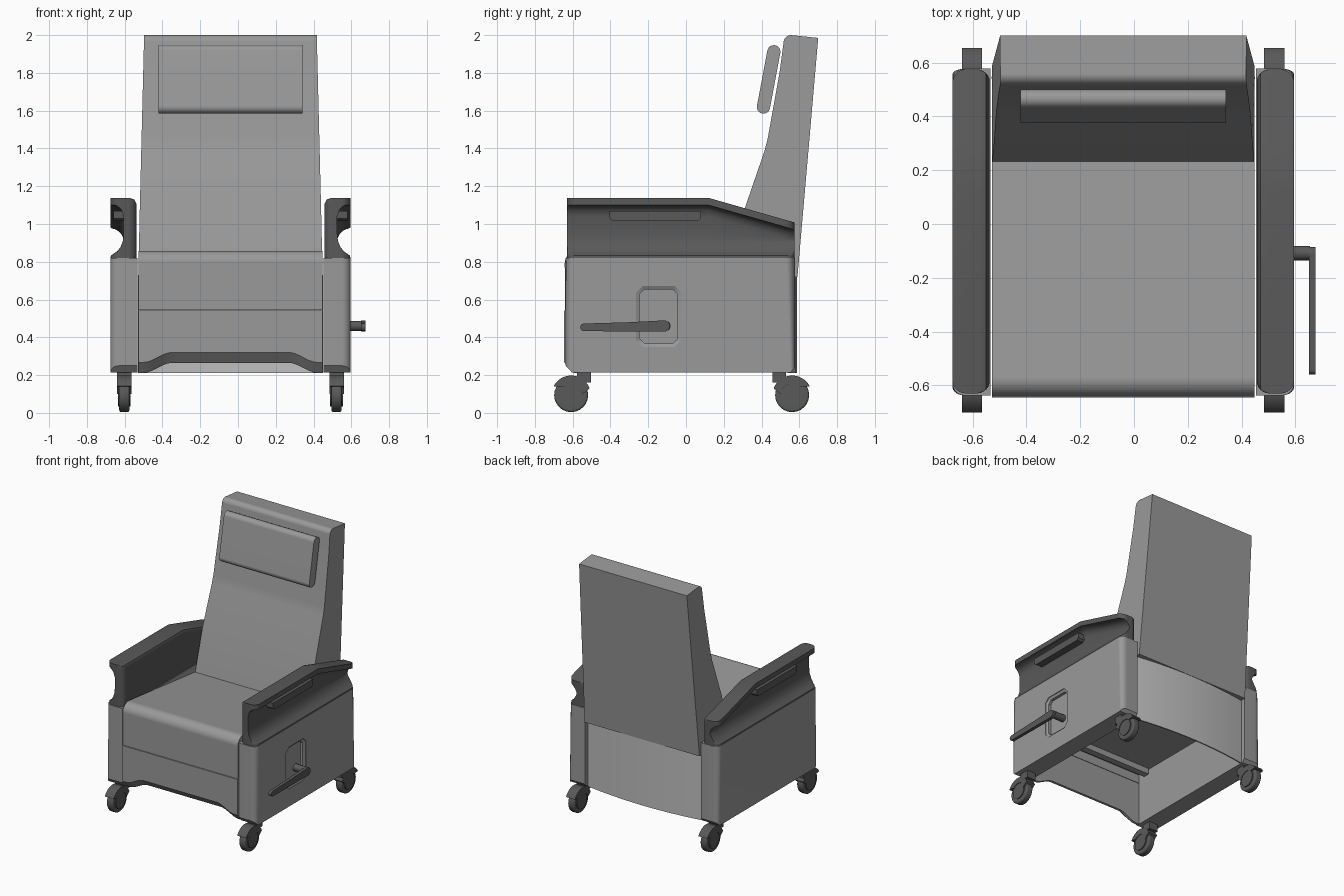
import bpy, bmesh, math
from math import sin, cos, pi, radians

if "Cube" in bpy.data.objects:
    bpy.data.objects.remove(bpy.data.objects["Cube"], do_unlink=True)

CX = -0.04  # centre line of the chair body


def material(name, value):
    m = bpy.data.materials.new(name)
    m.use_nodes = True
    col = (value, value, value, 1)
    m.diffuse_color = col
    m.node_tree.nodes["Principled BSDF"].inputs["Base Color"].default_value = col
    return m


GREY = material("grey_upholstery", 0.32)
DARK = material("dark_plastic", 0.10)
LIGHT = material("light_grey_panel", 0.52)


def smooth(ob, angle):
    bpy.ops.object.select_all(action='DESELECT')
    ob.select_set(True)
    bpy.context.view_layer.objects.active = ob
    bpy.ops.object.shade_smooth_by_angle(angle=radians(angle))


def loft(name, sections, mat, bevel_edges=None, width=0.05, angle=35):
    """Skin a row of equal-length loops and cap both ends."""
    bm = bmesh.new()
    rings = [[bm.verts.new(p) for p in s] for s in sections]
    n = len(rings[0])
    for a, b in zip(rings, rings[1:]):
        for i in range(n):
            j = (i + 1) % n
            bm.faces.new((a[i], a[j], b[j], b[i]))
    bm.faces.new(rings[0])
    bm.faces.new(rings[-1])
    if bevel_edges:
        edges = [e for e in bm.edges if bevel_edges(e)]
        bmesh.ops.bevel(bm, geom=edges, offset=width, segments=5, profile=0.5, affect='EDGES')
    bmesh.ops.recalc_face_normals(bm, faces=bm.faces)
    me = bpy.data.meshes.new(name)
    bm.to_mesh(me)
    bm.free()
    me.materials.append(mat)
    ob = bpy.data.objects.new(name, me)
    bpy.context.collection.objects.link(ob)
    smooth(ob, angle)
    ob.modifiers.new("flat_faces", 'WEIGHTED_NORMAL').keep_sharp = True
    return ob


def prism(name, profile, x0, x1, mat, **kw):
    """Extrude a (y, z) outline along x."""
    return loft(name, [[(x, y, z) for y, z in profile] for x in (x0, x1)], mat, **kw)


def box(name, x0, x1, y0, y1, z0, z1, mat):
    return prism(name, [(y0, z0), (y1, z0), (y1, z1), (y0, z1)], x0, x1, mat)


def arc(cy, cz, r, a0, a1, n=8):
    return [(cy + r * cos(radians(a0 + (a1 - a0) * i / n)),
             cz + r * sin(radians(a0 + (a1 - a0) * i / n))) for i in range(n + 1)]


def chamfered(y0, y1, z0, z1, c):
    return [(y0 + c, z0), (y1 - c, z0), (y1, z0 + c), (y1, z1 - c),
            (y1 - c, z1), (y0 + c, z1), (y0, z1 - c), (y0, z0 + c)]


# Seat cushion, rounded at the front and sloping down to the back
seat = [(-0.641, 0.544), (-0.575, 0.544), (-0.575, 0.61), (0.5, 0.61), (0.5, 0.74)]
seat += arc(-0.577, 0.793, 0.065, 84, 180)
prism("seat_cushion", seat, CX - 0.488, CX + 0.488, GREY)

# Front apron with a scalloped, chamfered lower edge
stations = []
for i in range(41):
    u = -0.488 + 0.976 * i / 40
    t = min(max((0.46 - abs(u)) / 0.15, 0), 1)
    zb = 0.212 + 0.053 * t * t * (3 - 2 * t)
    stations.append([(CX + u, y, z) for y, z in (
        (-0.645, 0.541), (-0.645, zb + 0.055), (-0.594, zb), (-0.575, zb), (-0.575, 0.541))])
loft("front_apron", stations, GREY, angle=30)
box("front_crossbar", CX - 0.48, CX + 0.48, -0.51, -0.46, 0.565, 0.615, GREY)

# Backrest, tapering towards the top
back = [(0.22, 0.72), (0.59, 0.72), (0.7, 1.985)]
back += arc(0.555, 1.962, 0.038, 85, 170, 6)
back += [(0.495, 1.8), (0.432, 1.45), (0.415, 1.385), (0.31, 1.08), (0.232, 0.765)]


def back_half(z):
    return 0.487 - 0.03 * max(z - 0.8, 0) / 1.2


loft("backrest", [[(CX + s * back_half(z), y, z) for y, z in back] for s in (-1, 1)], GREY)

# Head cushion: a tilted slab with round ends
head = arc(0.465, 1.912, 0.035, -11, 169) + arc(0.41, 1.619, 0.035, 169, 349)
prism("head_cushion", head, CX - 0.382, CX + 0.382, GREY)

# Bowed rear panel
bow = []
for i in range(25):
    u = -0.49 + 0.98 * i / 24
    y = 0.588 - 0.04 * (u / 0.49) ** 2
    bow.append([(CX + u, y - 0.01, 0.212), (CX + u, y, 0.212),
                (CX + u, y, 0.73), (CX + u, y - 0.01, 0.73)])
loft("rear_panel", bow, LIGHT)

# Arm cross-section as (offset from the arm centre, height), outside is positive
ARM = [(-0.068, 0.82), (0.07, 0.82), (0.068, 0.832), (0.055, 0.842), (0.034, 0.856),
       (0.016, 0.88), (0.004, 0.912), (0.0, 0.95), (0.0, 1.04), (0.012, 1.075),
       (0.035, 1.095), (0.07, 1.1), (0.07, 1.138), (-0.03, 1.138),
       (-0.055, 1.13), (-0.068, 1.105)]
Y0, Y1, R = -0.63, 0.575, 0.05
ends = [R * (1 - cos(pi / 2 * i / 6)) for i in range(7)]
arm_ys = [Y0 + e for e in ends] + [-0.3, 0.12, 0.3] + [Y1 - e for e in reversed(ends)]


def arm_section(s, y):
    d = R - min(y - Y0, Y1 - y, R)
    half = 0.07 - R + math.sqrt(max(R * R - d * d, 0))
    drop = 0.13 * max(y - 0.12, 0) / (Y1 - 0.12)
    pts = []
    for u, z in ARM:
        k = min(max((z - 0.9) / 0.15, 0), 1)
        pts.append((CX + s * (0.565 + max(-half, min(half, u))), y, z - drop * k))
    return pts


def caster(name, s, f):
    """Wheel, hood and stem; f points outward along y."""
    xc = CX + s * 0.562
    cy, cz = f * 0.585 - 0.023, 0.094
    wheel = arc(cy, cz, 0.09, 0, 345, 23)
    prism(name + "_wheel", wheel, xc - 0.027, xc + 0.027, DARK,
          bevel_edges=lambda e: abs(e.verts[0].co.x - e.verts[1].co.x) < 1e-5, width=0.012)
    prism(name + "_hub", arc(cy, cz, 0.06, 0, 345, 23), xc - 0.034, xc + 0.034, DARK)
    shell = arc(0, 0, 0.104, 27, 160, 14) + arc(0, 0, 0.06, 175, 45, 10)
    shell = [(cy + f * y, cz + z) for y, z in shell]
    prism(name + "_hood", shell, xc - 0.038, xc + 0.038, DARK)
    ya, yb = sorted((cy - f * 0.105, cy - f * 0.032))
    box(name + "_stem", xc - 0.038, xc + 0.038, ya, yb, 0.16, 0.217, DARK)


# Side panels, arms and casters, mirrored about the centre line
for s, side in ((1, "left"), (-1, "right")):
    inner, outer = CX + s * 0.493, CX + s * 0.635
    outline = [(-0.605, 0.215), (0.555, 0.215), (0.577, 0.24), (0.577, 0.82),
               (-0.637, 0.82), (-0.637, 0.25)]

    def outer_upright(e, x=outer):
        a, b = (v.co for v in e.verts)
        return abs(a.x - x) < 1e-4 and abs(b.x - x) < 1e-4 and abs(a.z - b.z) > 0.4

    panel = prism(side + "_side_panel", outline, inner, outer, GREY,
                  bevel_edges=outer_upright, width=0.045, angle=30)
    if s > 0:
        # Tapered pocket behind the lever
        big, small = (chamfered(-0.265, -0.025, 0.35, 0.672, 0.035),
                      chamfered(-0.245, -0.045, 0.368, 0.654, 0.025))
        cutter = loft("pocket_cutter",
                      [[(x, y, z) for y, z in p] for x, p in
                       ((outer + 0.01, big), (outer - 0.005, big),
                        (outer - 0.015, small), (outer - 0.035, small))], GREY)
        cutter.hide_render = True
        mod = panel.modifiers.new("pocket", 'BOOLEAN')
        mod.operation = 'DIFFERENCE'
        mod.solver = 'EXACT'
        mod.object = cutter
        panel.modifiers.move(1, 0)
        bpy.context.view_layer.objects.active = panel
        bpy.ops.object.modifier_apply(modifier=mod.name)
        bpy.data.objects.remove(cutter, do_unlink=True)
        smooth(panel, 25)
    loft(side + "_arm", [arm_section(s, y) for y in arm_ys], DARK, angle=40)
    grip = [(-0.385, 1.015), (0.065, 1.015), (0.08, 1.03), (0.08, 1.07), (-0.405, 1.07), (-0.405, 1.03)]
    prism(side + "_arm_grip", grip, CX + s * 0.55, CX + s * 0.62, DARK)
    for f, end in ((-1, "front"), (1, "rear")):
        caster(side + "_" + end + "_caster", s, f)

# Recline lever on the left side
prism("lever_hub", arc(-0.108, 0.46, 0.027, 0, 330, 11), 0.55, 0.655, DARK)
lever = arc(-0.115, 0.46, 0.03, -85, 85) + [(-0.3, 0.48)]
lever += arc(-0.54, 0.453, 0.02, 95, 265) + [(-0.3, 0.431)]
prism("lever_arm", lever, 0.65, 0.675, DARK)
